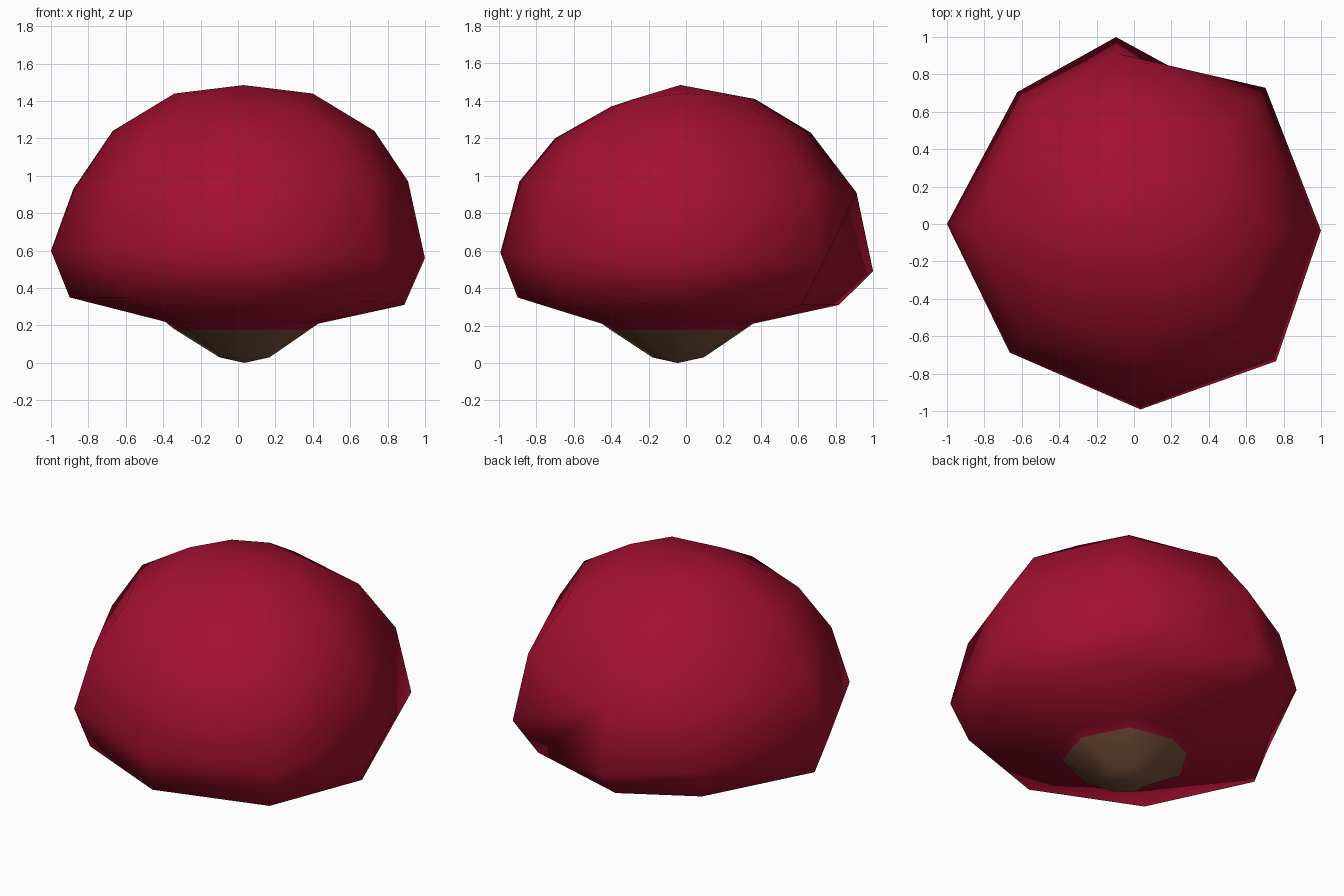
import bpy, bmesh, math

if "Cube" in bpy.data.objects:
    bpy.data.objects.remove(bpy.data.objects["Cube"])


def material(name, rgb):
    m = bpy.data.materials.new(name)
    m.diffuse_color = (*rgb, 1.0)
    m.use_nodes = True
    m.node_tree.nodes["Principled BSDF"].inputs["Base Color"].default_value = m.diffuse_color
    return m


# Directions of the eight ribs: E, NE, N, NW, W, SW, S, SE (slightly uneven)
ANGLES = [-2, 46, 95.5, 131.5, 180, 226, 272, 316]
DIAGONAL_SCALE = [1.01, 0.94, 0.96, 1.06]

# Rings from bottom to top: (radius, height) on the E, N, W and S ribs
RINGS = [
    [(.17, .03), (.09, .03), (.10, .03), (.18, .03)],     # stem foot
    [(.38, .175), (.31, .175), (.34, .18), (.40, .175)],  # colour border
    [(.43, .21), (.36, .21), (.39, .22), (.45, .21)],     # stem root
    [(.89, .31), (.82, .31), (.90, .35), (.90, .35)],     # cap rim underside
    [(1.0, .56), (1.004, .49), (1.0, .60), (.992, .59)],  # widest
    [(.91, .97), (.915, .91), (.88, .93), (.89, .97)],
    [(.73, 1.24), (.67, 1.23), (.67, 1.24), (.70, 1.20)],
    [(.40, 1.44), (.37, 1.41), (.34, 1.44), (.40, 1.37)],
]
WIDEST = 4

bm = bmesh.new()
rings = []
for level in RINGS:
    ring = []
    for i, angle in enumerate(ANGLES):
        r, z = level[i // 2]
        if i % 2:
            r2, z2 = level[(i // 2 + 1) % 4]
            k = DIAGONAL_SCALE[i // 2]
            r, z = (r + r2) / 2 * k, (z + z2) / 2
        a = math.radians(angle)
        ring.append(bm.verts.new((r * math.cos(a), r * math.sin(a), z)))
    rings.append(ring)
bottom = bm.verts.new((.035, -.045, 0))
top = bm.verts.new((.03, -.03, 1.485))


def face(verts, mat=0):
    f = bm.faces.new(verts)
    f.material_index = mat
    f.smooth = True


DENT = 1  # sector between the NE and N ribs, which has a folded-in edge
for i in range(8):
    j = (i + 1) % 8
    face((bottom, rings[0][j], rings[0][i]), 1)
    face((top, rings[-1][i], rings[-1][j]))
    for n in range(len(rings) - 1):
        lo, hi = rings[n], rings[n + 1]
        if i == DENT and n == WIDEST - 1:
            up = rings[WIDEST + 1]
            face((lo[i], lo[j], hi[j]))
            face((up[j], lo[i], hi[j]))
            face((up[j], hi[i], lo[i]))
            face((up[i], hi[i], up[j]))
        elif i == DENT and n == WIDEST:
            continue
        else:
            face((lo[i], lo[j], hi[j], hi[i]), 1 if n == 0 else 0)

bmesh.ops.recalc_face_normals(bm, faces=bm.faces[:])
mesh = bpy.data.meshes.new("dome_cap")
bm.to_mesh(mesh)
bm.free()
mesh.materials.append(material("crimson", (.37, .005, .029)))
mesh.materials.append(material("stem brown", (.20, .09, .047)))
bpy.context.collection.objects.link(bpy.data.objects.new("dome_cap", mesh))
